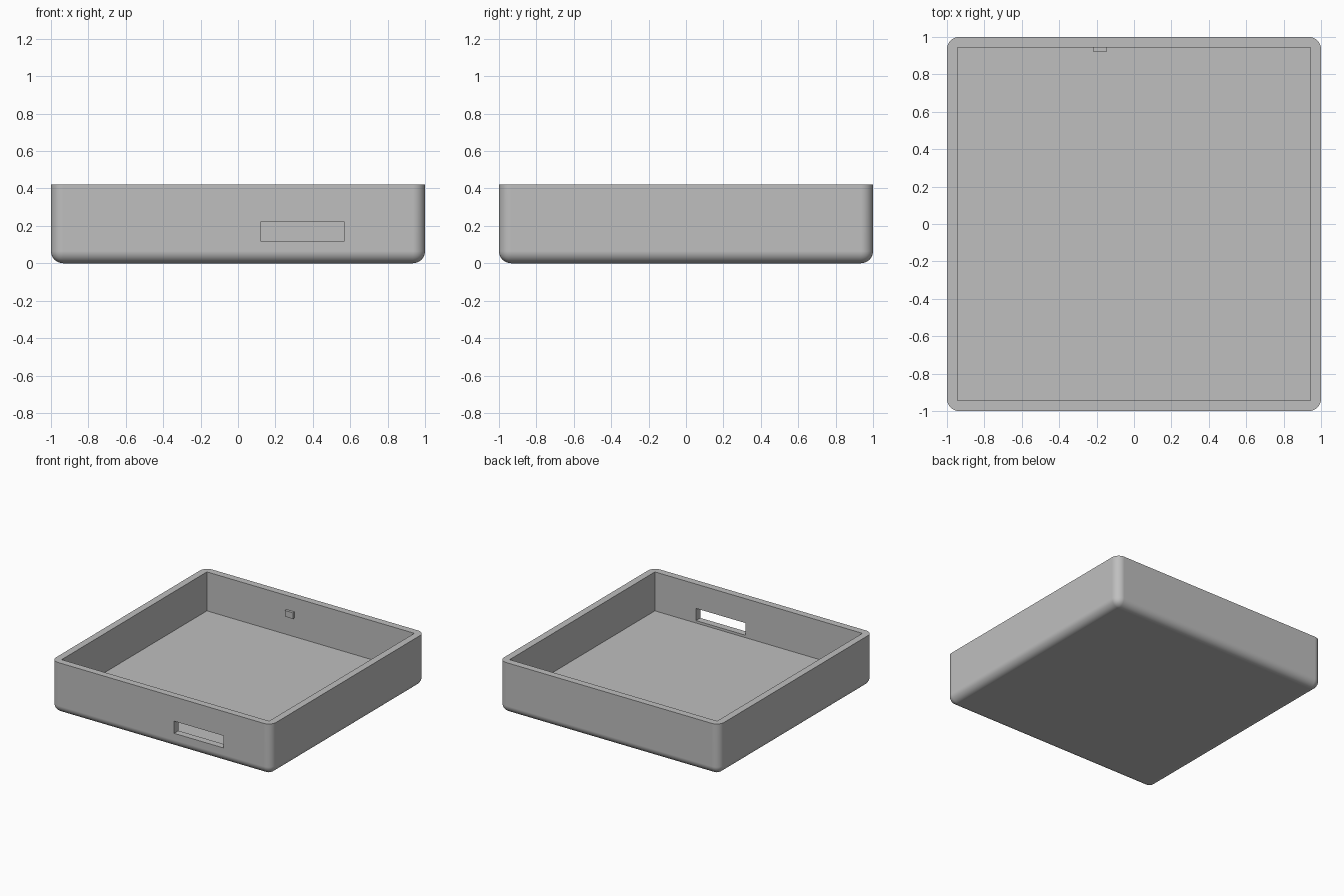
import bpy
import bmesh
from mathutils import Vector

if "Cube" in bpy.data.objects:
    bpy.data.objects.remove(bpy.data.objects["Cube"], do_unlink=True)

HEIGHT = 0.42
RADIUS = 0.065
FLOOR = 0.10

grey = bpy.data.materials.new("plain_grey")
grey.use_nodes = True
colour = (0.52, 0.52, 0.52, 1)
grey.diffuse_color = colour
grey.node_tree.nodes["Principled BSDF"].inputs["Base Color"].default_value = colour


def box(name, low, high, radius=0):
    """Box between two corners; a radius rounds every edge except the top ones."""
    low, high = Vector(low), Vector(high)
    bm = bmesh.new()
    bmesh.ops.create_cube(bm, size=1)
    for v in bm.verts:
        v.co = [(a + b) / 2 + c * (b - a) for a, b, c in zip(low, high, v.co)]
    if radius:
        edges = [e for e in bm.edges
                 if min(v.co.z for v in e.verts) < high.z - 0.001]
        bmesh.ops.bevel(bm, geom=edges, offset=radius, segments=8,
                        profile=0.5, affect='EDGES')
    mesh = bpy.data.meshes.new(name)
    bm.to_mesh(mesh)
    bm.free()
    mesh.materials.append(grey)
    obj = bpy.data.objects.new(name, mesh)
    bpy.context.collection.objects.link(obj)
    return obj


def activate(obj):
    bpy.ops.object.select_all(action='DESELECT')
    obj.select_set(True)
    bpy.context.view_layer.objects.active = obj


def cut(obj, cutter):
    """Subtract the cutter and delete it."""
    cutter.hide_render = True
    activate(obj)
    mod = obj.modifiers.new("cut", 'BOOLEAN')
    mod.operation = 'DIFFERENCE'
    mod.solver = 'EXACT'
    mod.object = cutter
    bpy.ops.object.modifier_apply(modifier=mod.name)
    bpy.data.objects.remove(cutter, do_unlink=True)


# Open tray with rounded corners and bottom edge
tray = box("tray", (-1, -1, 0), (1, 1, HEIGHT), RADIUS)
cut(tray, box("cavity_cutter", (-0.943, -0.943, FLOOR), (0.943, 0.943, 0.6)))

# Slot through the front wall
cut(tray, box("slot_cutter", (0.12, -1.2, 0.12), (0.57, -0.8, 0.22)))

activate(tray)
bpy.ops.object.shade_smooth_by_angle(angle=0.6)
normals = tray.modifiers.new("flat_walls", 'WEIGHTED_NORMAL')
normals.keep_sharp = True

# Small catch on the inside of the back wall
box("catch", (-0.22, 0.922, 0.255), (-0.145, 0.95, 0.305))
